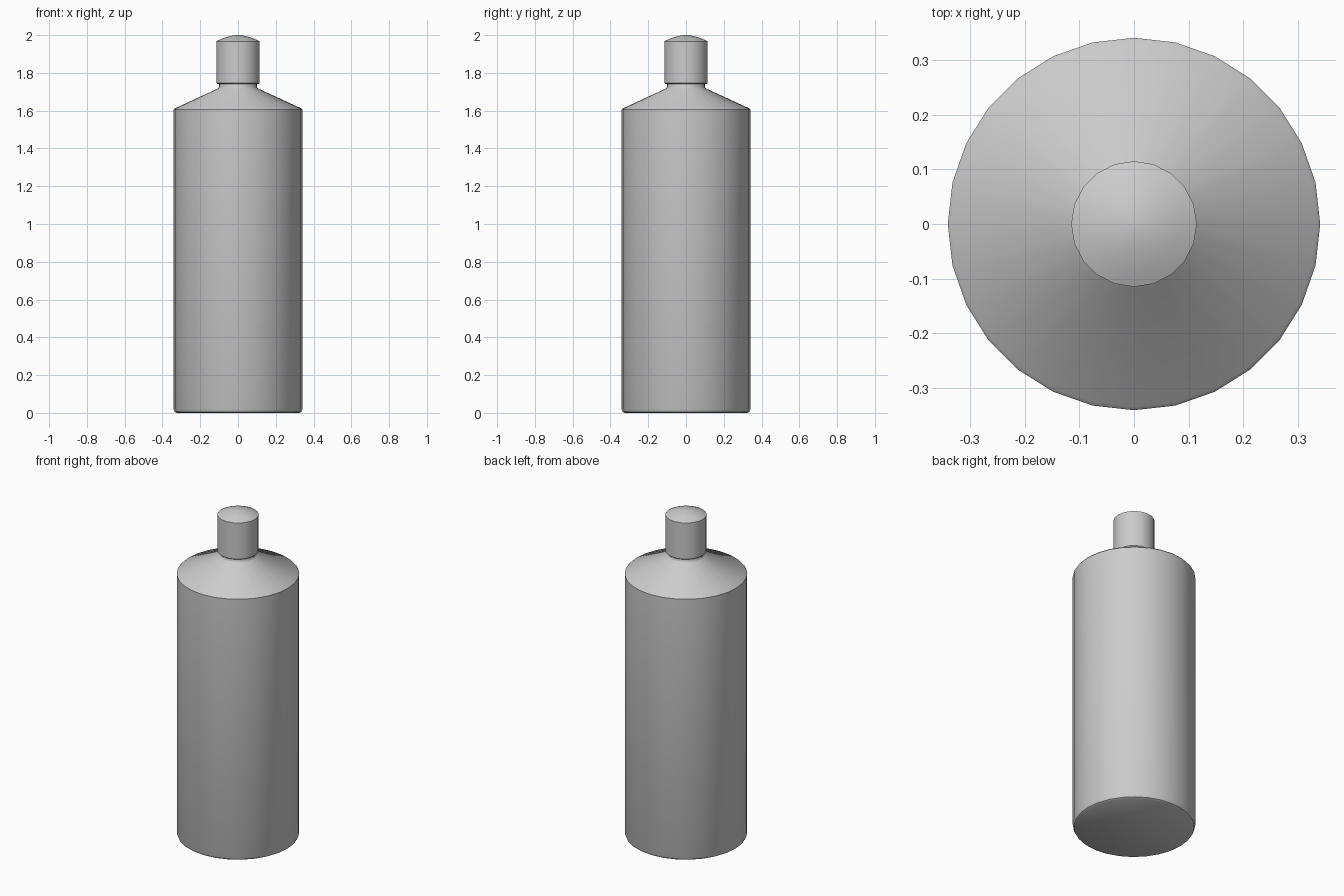
import bpy
import bmesh
from math import cos, sin, tau, radians

cube = bpy.data.objects.get("Cube")
if cube:
    bpy.data.objects.remove(cube, do_unlink=True)

grey = bpy.data.materials.new("plain grey")
grey.use_nodes = True
grey.diffuse_color = (0.6, 0.6, 0.6, 1)
grey.node_tree.nodes["Principled BSDF"].inputs["Base Color"].default_value = (0.6, 0.6, 0.6, 1)


def lathe(name, profile, sides):
    """Spin a (radius, height) profile about z and close both ends."""
    bm = bmesh.new()
    rings = [[bm.verts.new((r * cos(tau * i / sides), r * sin(tau * i / sides), z))
              for i in range(sides)] for r, z in profile]
    for low, high in zip(rings, rings[1:]):
        for i in range(sides):
            j = (i + 1) % sides
            bm.faces.new((low[i], low[j], high[j], high[i]))
    bm.faces.new(rings[0][::-1])
    bm.faces.new(rings[-1])
    mesh = bpy.data.meshes.new(name)
    bm.to_mesh(mesh)
    bm.free()
    mesh.materials.append(grey)
    obj = bpy.data.objects.new(name, mesh)
    bpy.context.collection.objects.link(obj)
    bpy.ops.object.select_all(action="DESELECT")
    obj.select_set(True)
    bpy.context.view_layer.objects.active = obj
    bpy.ops.object.shade_smooth_by_angle(angle=radians(35))
    return obj


# Bottle with rounded foot, straight wall, sloping shoulder and neck
lathe("bottle_body", [(0.325, 0), (0.335, 0.006), (0.341, 0.02), (0.341, 1.605),
                      (0.335, 1.612), (0.105, 1.718), (0.1, 1.726), (0.1, 1.76)], 28)

# Cap with a low domed top
lathe("cap", [(0.108, 1.74), (0.115, 1.746), (0.115, 1.967), (0.085, 1.981),
              (0.05, 1.993), (0.015, 2.0)], 20)
